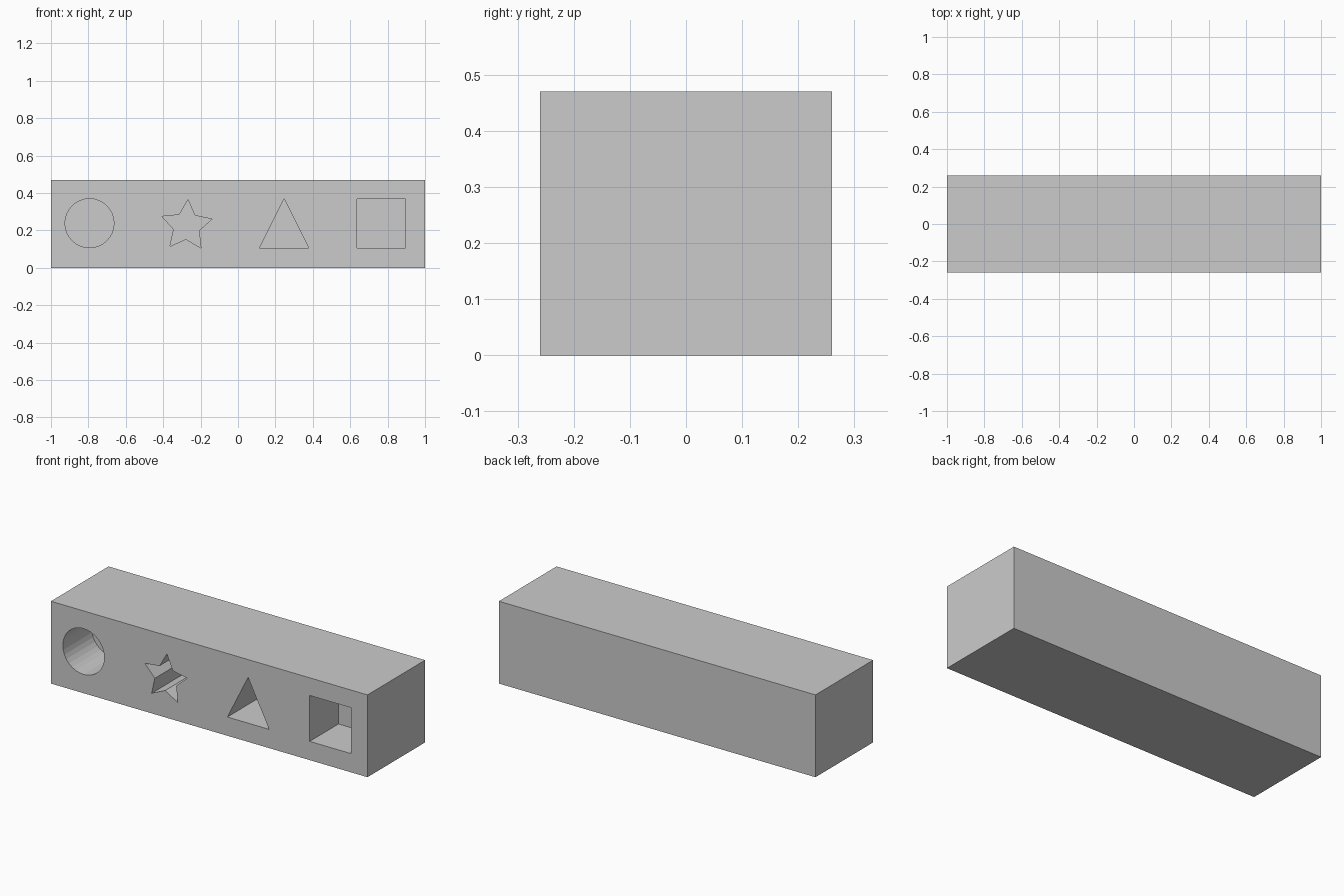
import bpy, bmesh
from math import sin, cos, pi, radians

if "Cube" in bpy.data.objects:
    bpy.data.objects.remove(bpy.data.objects["Cube"])

HALF_Y, HEIGHT, DEPTH = 0.26, 0.47, 0.26
Z_MID, R = 0.238, 0.131


def prism(name, outline, y0, y1):
    """Extrude an (x, z) outline from y0 to y1."""
    bm = bmesh.new()
    face = bm.faces.new([bm.verts.new((x, y0, z)) for x, z in outline])
    ext = bmesh.ops.extrude_face_region(bm, geom=[face])["geom"]
    verts = [v for v in ext if isinstance(v, bmesh.types.BMVert)]
    bmesh.ops.translate(bm, verts=verts, vec=(0, y1 - y0, 0))
    bmesh.ops.recalc_face_normals(bm, faces=bm.faces)
    mesh = bpy.data.meshes.new(name)
    bm.to_mesh(mesh)
    bm.free()
    obj = bpy.data.objects.new(name, mesh)
    bpy.context.collection.objects.link(obj)
    return obj


def ring(cx, cz, radii, count, start):
    """Points round a centre, cycling through the given radii."""
    return [(cx + radii[i % len(radii)] * cos(start - 2 * pi * i / count),
             cz + radii[i % len(radii)] * sin(start - 2 * pi * i / count))
            for i in range(count)]


# Solid block
block = prism("block", [(-1, 0), (1, 0), (1, HEIGHT), (-1, HEIGHT)], -HALF_Y, HALF_Y)

# Shaped recesses in the front face
lo, hi = Z_MID - R, Z_MID + R
shapes = {
    "round_hole": ring(-0.794, Z_MID, [R], 32, pi / 2),
    "star_hole": ring(-0.275, 0.224, [0.141, 0.071], 10, radians(87)),
    "triangle_hole": [(0.115, lo), (0.378, lo), (0.246, hi)],
    "square_hole": [(0.635, lo), (0.895, lo), (0.895, hi), (0.635, hi)],
}
bpy.context.view_layer.objects.active = block
for name, outline in shapes.items():
    cutter = prism(name + "_cutter", outline, -HALF_Y - 0.1, -HALF_Y + DEPTH)
    cutter.hide_render = True
    mod = block.modifiers.new(name, "BOOLEAN")
    mod.operation = "DIFFERENCE"
    mod.solver = "EXACT"
    mod.object = cutter
    bpy.ops.object.modifier_apply(modifier=mod.name)
    bpy.data.objects.remove(cutter)
